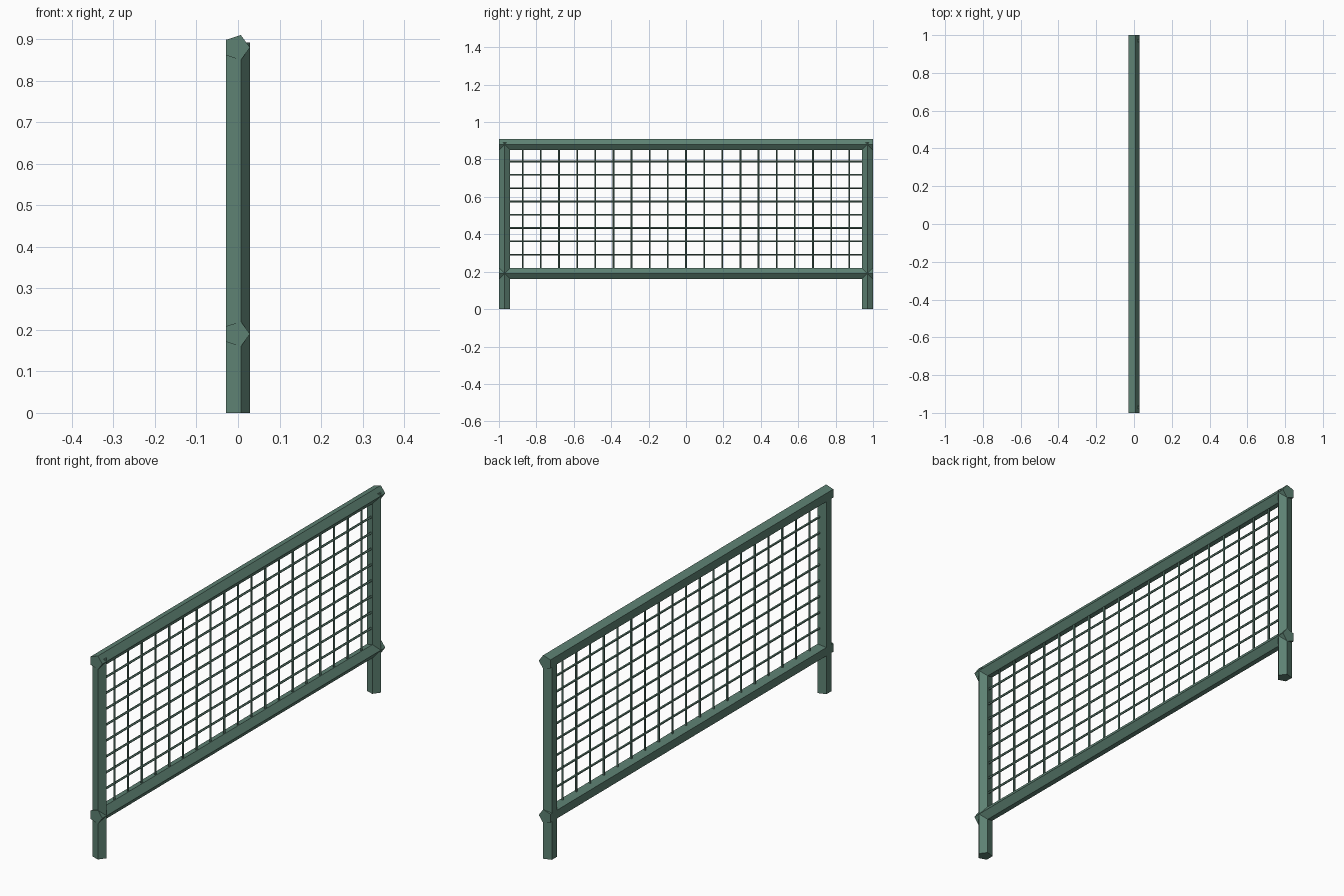
import bpy, bmesh, math
from mathutils import Vector

if "Cube" in bpy.data.objects:
    bpy.data.objects.remove(bpy.data.objects["Cube"])

green = bpy.data.materials.new("green_paint")
green.diffuse_color = (0.11, 0.22, 0.17, 1)
green.use_nodes = True
green.node_tree.nodes["Principled BSDF"].inputs["Base Color"].default_value = green.diffuse_color

R = 0.0318                          # pentagon circumradius of the frame tubes
CX = -R * (1 - math.cos(math.pi / 5)) / 2   # centres the pentagon's width on x = 0


def prism(bm, a, b, r, sides=5):
    """Flat-sided bar from a to b, one corner pointing to +x."""
    a, b = Vector(a), Vector(b)
    u = Vector((1, 0, 0))
    v = (b - a).normalized().cross(u)
    rings = []
    for p in (a, b):
        rings.append([bm.verts.new(p + r * (math.cos(t) * u + math.sin(t) * v))
                      for t in (2 * math.pi * i / sides for i in range(sides))])
    lo, hi = rings
    for i in range(sides):
        j = (i + 1) % sides
        bm.faces.new((lo[i], lo[j], hi[j], hi[i]))
    bm.faces.new(lo[::-1])
    bm.faces.new(hi)


def make(name, bars, r):
    bm = bmesh.new()
    for a, b in bars:
        prism(bm, a, b, r)
    bmesh.ops.recalc_face_normals(bm, faces=bm.faces)
    me = bpy.data.meshes.new(name)
    bm.to_mesh(me)
    bm.free()
    me.materials.append(green)
    bpy.context.collection.objects.link(bpy.data.objects.new(name, me))


# Frame: two posts and two rails
for name, y in (("front_post", -0.97), ("back_post", 0.97)):
    make(name, [((CX, y, 0), (CX, y, 0.892))], R)
for name, z in (("bottom_rail", 0.19), ("top_rail", 0.88)):
    make(name, [((CX, -1, z), (CX, 1, z))], R)

# Wire mesh infill
make("vertical_wires",
     [((0, 0.097 * i, 0.19), (0, 0.097 * i, 0.88)) for i in range(-9, 10)], 0.005)
make("horizontal_wires",
     [((0, -0.97, z), (0, 0.97, z)) for z in (0.22 + 0.64 / 9 * i for i in range(1, 9))], 0.005)
